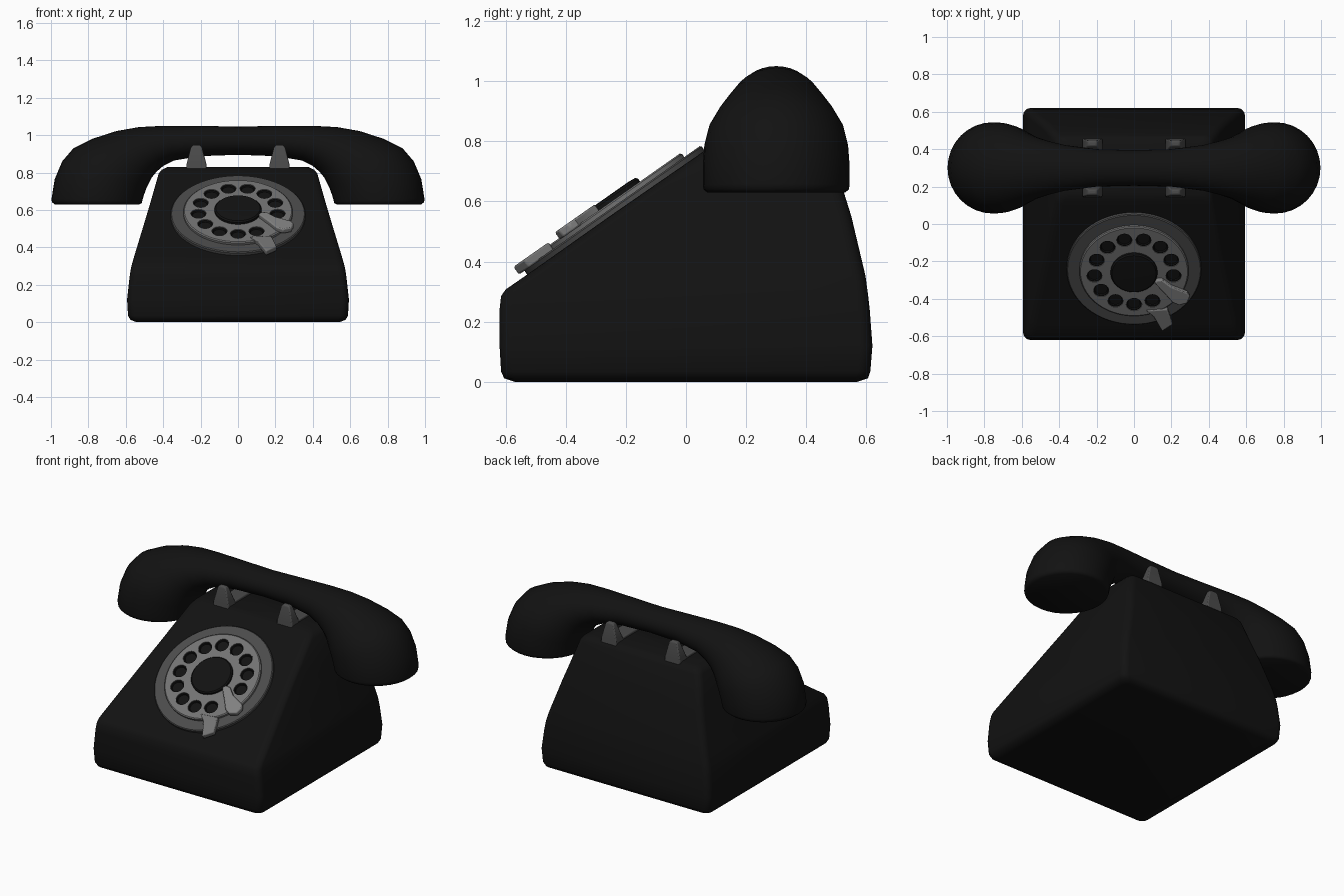
import bpy, bmesh
from math import sin, cos, pi, radians
from mathutils import Matrix, Vector

if "Cube" in bpy.data.objects:
    bpy.data.objects.remove(bpy.data.objects["Cube"])


def material(name, v):
    m = bpy.data.materials.new(name)
    m.diffuse_color = (v, v, v, 1)
    m.use_nodes = True
    m.node_tree.nodes["Principled BSDF"].inputs["Base Color"].default_value = m.diffuse_color
    return m


BLACK = material("black", 0.006)
DARK = material("dark_grey", 0.07)
GREY = material("mid_grey", 0.17)
LIGHT = material("light_grey", 0.22)


def finish(name, bm, mat, angle=35, matrix=None, bevel=0):
    bmesh.ops.recalc_face_normals(bm, faces=bm.faces)
    me = bpy.data.meshes.new(name)
    bm.to_mesh(me)
    bm.free()
    ob = bpy.data.objects.new(name, me)
    bpy.context.collection.objects.link(ob)
    me.materials.append(mat)
    if matrix:
        ob.matrix_world = matrix
    if bevel:
        b = ob.modifiers.new("bevel", 'BEVEL')
        b.width, b.segments = bevel, 2
        b.limit_method, b.angle_limit = 'ANGLE', radians(40)
    bpy.ops.object.select_all(action='DESELECT')
    ob.select_set(True)
    bpy.context.view_layer.objects.active = ob
    bpy.ops.object.shade_smooth_by_angle(angle=radians(angle))
    return ob


def loft(bm, rings):
    rows = [[bm.verts.new(p) for p in r] for r in rings]
    n = len(rows[0])
    for a, b in zip(rows, rows[1:]):
        for i in range(n):
            j = (i + 1) % n
            bm.faces.new((a[i], a[j], b[j], b[i]))
    bm.faces.new(rows[0])
    bm.faces.new(rows[-1])


def circle(r, z, n=48, cx=0, cy=0):
    return [(cx + r * cos(2 * pi * i / n), cy + r * sin(2 * pi * i / n), z) for i in range(n)]


def rounded_rect(hx, y0, y1, z, r=0.04, seg=4):
    pts = []
    for q, (cx, cy) in enumerate(((hx - r, y1 - r), (r - hx, y1 - r), (r - hx, y0 + r), (hx - r, y0 + r))):
        for s in range(seg + 1):
            a = (q + s / seg) * pi / 2
            pts.append((cx + r * cos(a), cy + r * sin(a), z))
    return pts


# Body: stacked rounded rectangles (half width, front y, back y, z)
levels = [(0.54, -0.57, 0.57, 0.0), (0.575, -0.605, 0.605, 0.012), (0.588, -0.615, 0.613, 0.035),
          (0.593, -0.62, 0.62, 0.12), (0.58, -0.62, 0.611, 0.24), (0.573, -0.615, 0.606, 0.285),
          (0.568, -0.60, 0.603, 0.307), (0.555, -0.535, 0.597, 0.352), (0.495, -0.255, 0.55, 0.55),
          (0.468, -0.125, 0.522, 0.64), (0.424, 0.10, 0.475, 0.795), (0.408, 0.13, 0.462, 0.815),
          (0.375, 0.16, 0.43, 0.83)]
bm = bmesh.new()
loft(bm, [rounded_rect(*l) for l in levels])
finish("body", bm, BLACK, 50)

# Handset: ellipses between an outer and an inner point in xz, with a half depth
half = [((0.2, 1.05), (0.2, 0.888), 0.10), ((0.40, 1.05), (0.34, 0.865), 0.122),
        ((0.53, 1.043), (0.40, 0.835), 0.145), ((0.65, 1.022), (0.435, 0.805), 0.168),
        ((0.78, 0.98), (0.46, 0.775), 0.20), ((0.88, 0.93), (0.475, 0.745), 0.226),
        ((0.94, 0.86), (0.49, 0.715), 0.239), ((0.98, 0.765), (0.503, 0.68), 0.244),
        ((0.997, 0.66), (0.513, 0.645), 0.244), ((0.995, 0.642), (0.515, 0.637), 0.241),
        ((0.98, 0.63), (0.527, 0.63), 0.23)]
stations = [((-p[0], p[1]), (-q[0], q[1]), w) for p, q, w in reversed(half)]
stations += [((0, 1.045), (0, 0.895), 0.095)] + half
rings = []
for p, q, w in stations:
    p, q = Vector((p[0], 0.30, p[1])), Vector((q[0], 0.30, q[1]))
    mid, arm = (p + q) / 2, (p - q) / 2
    rings.append([mid + arm * cos(t) + Vector((0, w * sin(t), 0))
                  for t in (2 * pi * i / 32 for i in range(32))])
bm = bmesh.new()
loft(bm, rings)
finish("handset", bm, BLACK, 45)

# Cradle: tapered prongs joined by a low saddle
for side, x in (("left", -0.222), ("right", 0.222)):
    bm = bmesh.new()
    for s in (-1, 1):
        prong = []
        for hx, inner, outer, z in ((0.053, 0.07, 0.158, 0.80), (0.053, 0.085, 0.155, 0.845),
                                    (0.03, 0.112, 0.147, 0.935), (0.02, 0.117, 0.141, 0.947)):
            prong.append([(x + a * hx, 0.30 + s * y, z)
                          for a, y in ((-1, inner), (1, inner), (1, outer), (-1, outer))])
        loft(bm, prong)
    loft(bm, [[(x + a * 0.05, 0.30 + b * 0.1, z) for a, b in ((-1, -1), (1, -1), (1, 1), (-1, 1))]
              for z in (0.81, 0.845)])
    finish("cradle_" + side, bm, DARK, 30, bevel=0.006)

# Dial frame: local z is the normal of the sloping front
DIAL = Matrix.Translation((0, -0.245, 0.58)) @ Matrix.Rotation(radians(35), 4, 'X')


def disc(name, mat, profile, n=64):
    bm = bmesh.new()
    loft(bm, [circle(r, z, n) for r, z in profile])
    return finish(name, bm, mat, 30, DIAL)


disc("dial_plate", DARK, [(0.36, -0.035), (0.36, -0.005), (0.355, 0)])
wheel = disc("finger_wheel", GREY, [(0.292, -0.006), (0.292, 0.013), (0.286, 0.018)])
disc("dial_hub", BLACK, [(0.125, 0.005), (0.125, 0.03), (0.118, 0.037), (0.09, 0.039)])

# Finger holes: twelve of thirteen equal steps, with dark wells inside
holes = [(0.213 * cos(a), 0.213 * sin(a)) for a in (radians(-6.9) + k * 2 * pi / 13 for k in range(12))]
bm = bmesh.new()
for cx, cy in holes:
    loft(bm, [circle(0.042, z, 24, cx, cy) for z in (-0.03, 0.05)])
cutter = finish("hole_cutter", bm, BLACK, 30, DIAL)
cutter.hide_render = True
cutter.hide_set(True)
cut = wheel.modifiers.new("holes", 'BOOLEAN')
cut.object, cut.operation, cut.solver = cutter, 'DIFFERENCE', 'EXACT'
bm = bmesh.new()
for cx, cy in holes:
    loft(bm, [circle(r, z, 24, cx, cy) for r, z in
              ((0.0415, -0.01), (0.0415, 0.014), (0.036, 0.014), (0.033, 0.006))])
finish("hole_wells", bm, BLACK, 30, DIAL)


# Finger stop and the tab at the edge of the wheel
def slab(name, outline, z0, z1, mat):
    bm = bmesh.new()
    loft(bm, [[(x, y, z) for x, y in outline] for z in (z0, z1)])
    finish(name, bm, mat, 30, DIAL, bevel=0.006)


slab("finger_stop", [(0.11, -0.06), (0.125, -0.04), (0.155, -0.043), (0.20, -0.085), (0.285, -0.125),
                     (0.298, -0.15), (0.285, -0.19), (0.24, -0.205), (0.205, -0.185), (0.165, -0.13)],
     0.012, 0.042, LIGHT)
slab("stop_tab", [(0.064, -0.25), (0.105, -0.29), (0.15, -0.385), (0.207, -0.34), (0.178, -0.24)],
     -0.005, 0.027, GREY)
